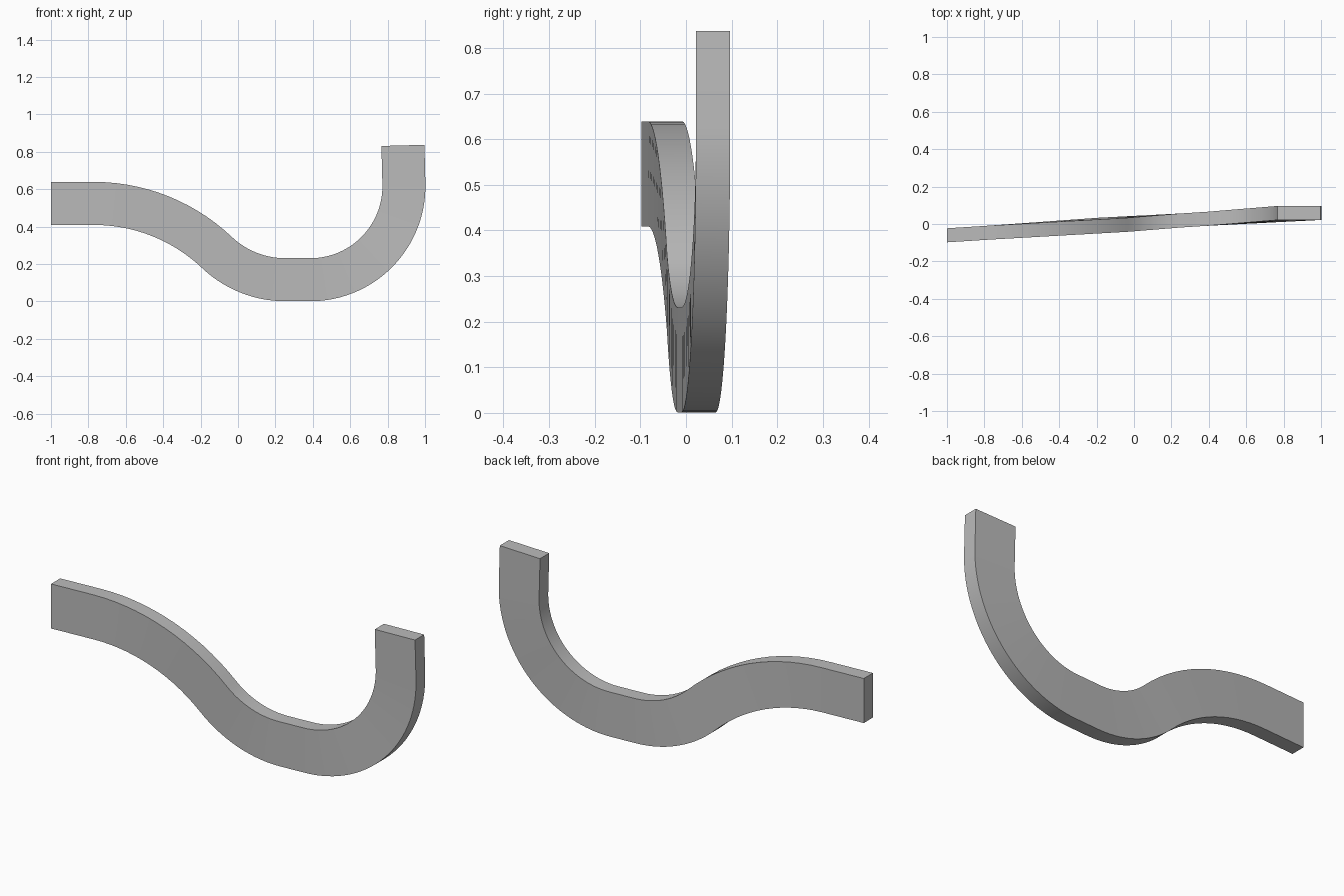
import bpy, bmesh, math

cube = bpy.data.objects.get("Cube")
if cube:
    bpy.data.objects.remove(cube, do_unlink=True)

WIDTH, DEPTH = 0.23, 0.075

# Single grey material
grey = bpy.data.materials.new("light_grey")
grey.use_nodes = True
grey.diffuse_color = (0.5, 0.5, 0.5, 1)
grey.node_tree.nodes["Principled BSDF"].inputs["Base Color"].default_value = (0.5, 0.5, 0.5, 1)


def centre_path(x, z, moves):
    """Follow straights (length, 0) and arcs (radius, turn in degrees)."""
    heading = 0.0
    path = [(x, z, heading)]
    for size, turn in moves:
        steps = max(1, round(abs(turn) / 3))
        da = math.radians(turn) / steps
        chord = 2 * size * math.sin(abs(da) / 2) if turn else size
        for _ in range(steps):
            x += chord * math.cos(heading + da / 2)
            z += chord * math.sin(heading + da / 2)
            heading += da
            path.append((x, z, heading))
    return path


# Level start, downward S-bend, flat bottom, upward hook
path = centre_path(-1, 0.524, [(0.23, 0), (0.955, -43.5), (0.53, 43.5),
                               (0.135, 0), (0.5, 91.5), (0.205, 0)])

# Sweep a rectangular section that drifts backwards along x
bm = bmesh.new()
rings = []
for x, z, a in path:
    nx, nz = -math.sin(a) * WIDTH / 2, math.cos(a) * WIDTH / 2
    front = -0.098 + 0.0635 * (x + 1)
    back = front + DEPTH
    rings.append([bm.verts.new((x + s * nx, y, z + s * nz))
                  for s, y in ((-1, front), (1, front), (1, back), (-1, back))])
for r, q in zip(rings, rings[1:]):
    for i in range(4):
        j = (i + 1) % 4
        bm.faces.new((r[i], r[j], q[j], q[i]))
bm.faces.new(rings[0])
bm.faces.new(rings[-1])
bmesh.ops.recalc_face_normals(bm, faces=bm.faces)

mesh = bpy.data.meshes.new("curved_hook_bar")
bm.to_mesh(mesh)
bm.free()
mesh.materials.append(grey)
bar = bpy.data.objects.new("curved_hook_bar", mesh)
bpy.context.collection.objects.link(bar)

# Smooth along the bends, sharp at the corners
bpy.ops.object.select_all(action="DESELECT")
bar.select_set(True)
bpy.context.view_layer.objects.active = bar
bpy.ops.object.shade_smooth_by_angle(angle=math.radians(30))
